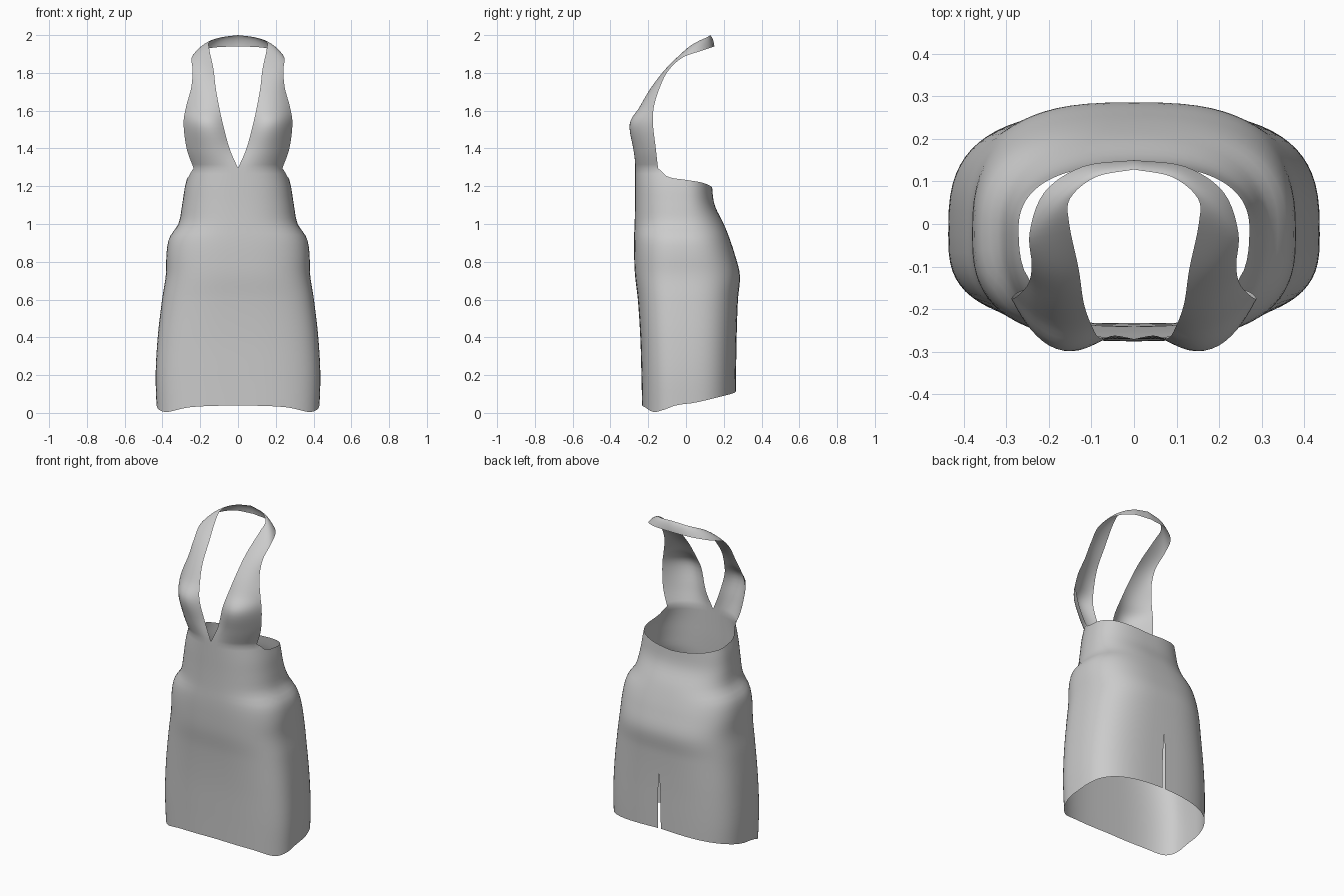
import bpy
import bmesh
from math import sin, cos, pi

SEGMENTS = 36        # around half of the body
STRAP_COLUMNS = 13   # body columns that carry on into the strap
ROWS = 44

# Body profile: height, half width, front y, back y, squareness
BODY = [
    (0.0, .43, -.232, .262, 3.0),
    (.2, .436, -.236, .265, 3.0),
    (.4, .425, -.242, .268, 3.0),
    (.6, .402, -.255, .275, 2.9),
    (.73, .382, -.27, .285, 2.8),
    (.85, .378, -.275, .255, 2.7),
    (.93, .362, -.275, .228, 2.6),
    (1.0, .316, -.272, .2, 2.5),
    (1.1, .296, -.27, .152, 2.5),
    (1.2, .28, -.27, .138, 2.5),
    (1.3, .253, -.27, .135, 2.5),
]

# Edges by angle from the front (in fractions of a half turn): angle, height
HEM = [(0, .04), (.15, .03), (.3, .005), (.42, .02), (.5, .045), (.7, .085), (1, .115)]
NECKLINE = [(0, 1.295), (.361, 1.295), (.42, 1.255), (.5, 1.237), (.7, 1.22), (.85, 1.205), (1, 1.19)]

# Strap stations above the bodice: inner edge, middle, outer edge
STRAP = [
    ((.045, -.262, 1.4), (.17, -.268, 1.4), (.272, -.16, 1.4)),
    ((.08, -.268, 1.53), (.19, -.29, 1.53), (.288, -.175, 1.53)),
    ((.1, -.237, 1.62), (.19, -.237, 1.62), (.275, -.17, 1.62)),
    ((.118, -.185, 1.72), (.19, -.178, 1.72), (.248, -.14, 1.72)),
    ((.13, -.105, 1.82), (.19, -.107, 1.82), (.24, -.095, 1.81)),
    ((.152, 0, 1.925), (.205, -.01, 1.91), (.245, -.02, 1.88)),
    ((.15, .06, 1.965), (.182, .062, 1.95), (.21, .075, 1.915)),
    ((.09, .11, 1.988), (.108, .122, 1.972), (.12, .135, 1.935)),
    ((0, .128, 2.0), (0, .143, 1.975), (0, .15, 1.94)),
]


def smooth_lookup(table, key):
    """Smoothly interpolate rows of a table by their first column."""
    key = min(max(key, table[0][0]), table[-1][0])
    i = 0
    while i < len(table) - 2 and key > table[i + 1][0]:
        i += 1
    a, b = table[i], table[i + 1]
    before, after = table[max(i - 1, 0)], table[min(i + 2, len(table) - 1)]
    step = b[0] - a[0]
    t = (key - a[0]) / step
    values = []
    for k in range(1, len(a)):
        slope_a = (b[k] - before[k]) / (b[0] - before[0]) * step
        slope_b = (after[k] - a[k]) / (after[0] - a[0]) * step
        values.append((2 * t**3 - 3 * t**2 + 1) * a[k] + (t**3 - 2 * t**2 + t) * slope_a
                      + (3 * t**2 - 2 * t**3) * b[k] + (t**3 - t**2) * slope_b)
    return values


def body_point(turn, z):
    """Point on the rounded-box cross-section; turn 0 is front, 1 is back."""
    width, front, back, square = smooth_lookup(BODY, z)
    side, along = sin(turn * pi), cos(turn * pi)
    middle = -.025
    x = width * abs(side) ** (2 / square)
    reach = (front if along > 0 else back) - middle
    y = middle + reach * abs(along) ** (2 / square)
    if turn in (0, 1):
        x = 0
    # Open the slit at the back of the skirt
    slit_top = .48
    if turn == 1 and z < slit_top:
        x = .009 * min(1, (slit_top - z) / .15)
    return (x, y, z)


def add_grid(bm, grid):
    """Skin a grid of points with quads."""
    rows = [[bm.verts.new(p) for p in row] for row in grid]
    for low, high in zip(rows, rows[1:]):
        for j in range(len(low) - 1):
            bm.faces.new((low[j], low[j + 1], high[j + 1], high[j]))


def body_grid():
    grid = []
    for r in range(ROWS + 1):
        row = []
        for s in range(SEGMENTS + 1):
            turn = s / SEGMENTS
            hem = smooth_lookup(HEM, turn)[0]
            top = neckline(s)
            row.append(body_point(turn, hem + (top - hem) * r / ROWS))
        grid.append(row)
    return grid


def neckline(s):
    if s <= STRAP_COLUMNS:
        return NECKLINE[0][1]
    return smooth_lookup(NECKLINE, s / SEGMENTS)[0]


def strap_grid():
    # Each station becomes a curved row; the first one is the bodice edge
    stations = [[body_point(j / SEGMENTS, neckline(j)) for j in range(STRAP_COLUMNS + 1)]]
    for inner, mid, outer in STRAP:
        row = []
        for j in range(STRAP_COLUMNS + 1):
            u = j / STRAP_COLUMNS
            weights = ((1 - u) * (1 - 2 * u), 4 * u * (1 - u), u * (2 * u - 1))
            row.append([sum(w * p[k] for w, p in zip(weights, (inner, mid, outer)))
                        for k in range(3)])
        stations.append(row)
    steps = 5
    columns = []
    for j in range(STRAP_COLUMNS + 1):
        table = [(i, *row[j]) for i, row in enumerate(stations)]
        columns.append([smooth_lookup(table, i / steps)
                        for i in range((len(stations) - 1) * steps + 1)])
    return list(zip(*columns))


cube = bpy.data.objects.get("Cube")
if cube:
    bpy.data.objects.remove(cube, do_unlink=True)

# Fabric
fabric = bpy.data.materials.new("light_grey_fabric")
fabric.use_nodes = True
grey = (.6, .6, .6, 1)
fabric.diffuse_color = grey
shader = next(n for n in fabric.node_tree.nodes if n.type == 'BSDF_PRINCIPLED')
shader.inputs["Base Color"].default_value = grey
shader.inputs["Roughness"].default_value = .8

# Half of the dress: body and strap welded along the neckline
bm = bmesh.new()
add_grid(bm, body_grid())
add_grid(bm, strap_grid())
bmesh.ops.remove_doubles(bm, verts=bm.verts, dist=.0005)
bmesh.ops.recalc_face_normals(bm, faces=bm.faces)
# Make the cloth face outward, judged on a face at the side of the hips
hip = max(bm.faces, key=lambda f: f.calc_center_median().x)
if hip.normal.x < 0:
    bmesh.ops.reverse_faces(bm, faces=bm.faces)
for face in bm.faces:
    face.smooth = True
mesh = bpy.data.meshes.new("halter_dress")
bm.to_mesh(mesh)
bm.free()
mesh.materials.append(fabric)
dress = bpy.data.objects.new("halter_dress", mesh)
bpy.context.collection.objects.link(dress)

# Other half
mirror = dress.modifiers.new("other_half", 'MIRROR')
mirror.use_axis[0] = True
mirror.merge_threshold = .0005
